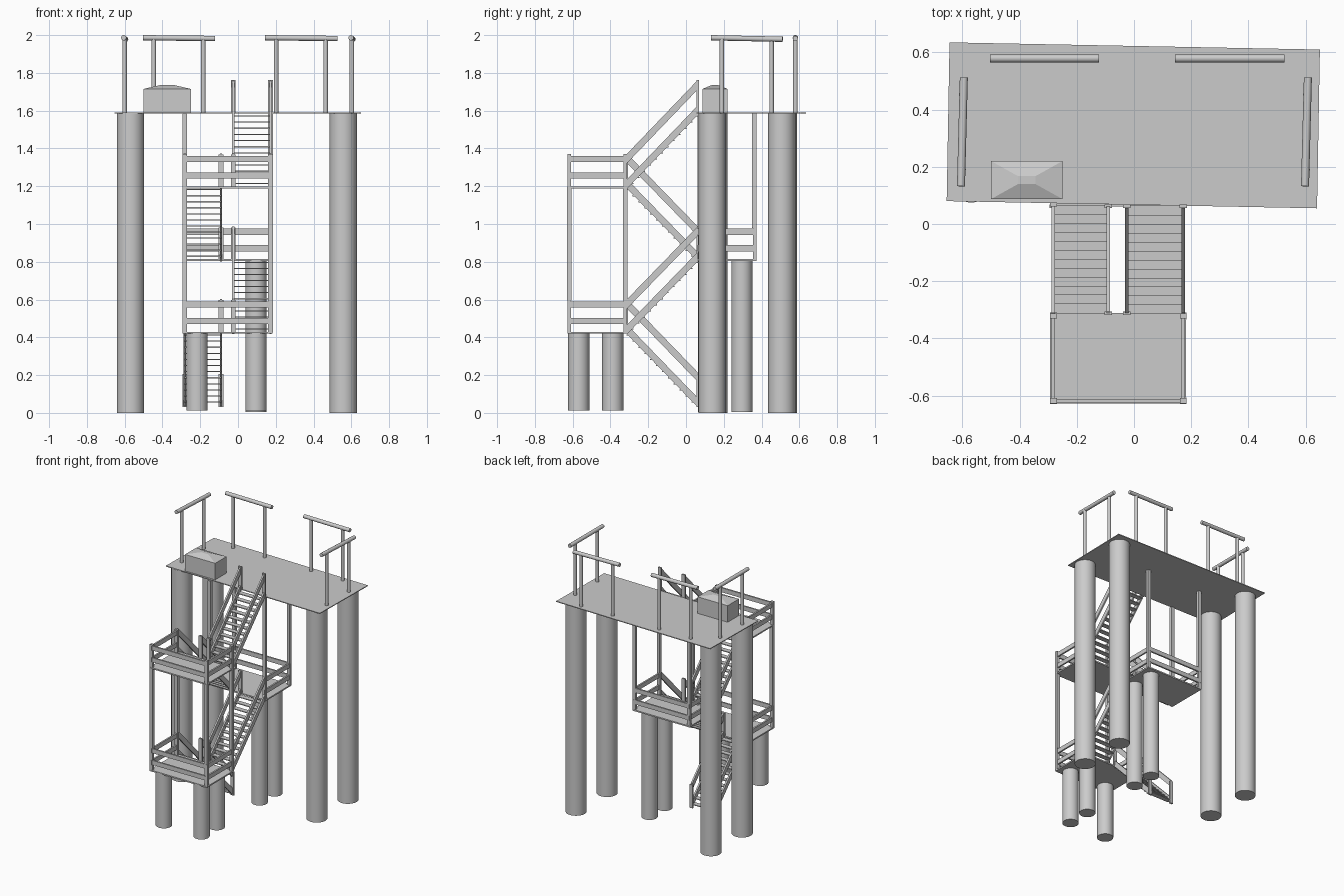
import bpy, bmesh
from mathutils import Vector

if "Cube" in bpy.data.objects:
    bpy.data.objects.remove(bpy.data.objects["Cube"])


def mesh_object(name, verts, faces):
    me = bpy.data.meshes.new(name)
    me.from_pydata(verts, [], faces)
    bm = bmesh.new()
    bm.from_mesh(me)
    bmesh.ops.recalc_face_normals(bm, faces=bm.faces)
    bm.to_mesh(me)
    bm.free()
    ob = bpy.data.objects.new(name, me)
    bpy.context.collection.objects.link(ob)
    return ob


def loft(name, lower, upper):
    """Closed solid between two matching outlines."""
    n = len(lower)
    faces = [tuple(range(n)), tuple(range(n, 2 * n))]
    faces += [(i, (i + 1) % n, n + (i + 1) % n, n + i) for i in range(n)]
    return mesh_object(name, list(lower) + list(upper), faces)


def rect(x0, x1, y0, y1, z):
    return [(x0, y0, z), (x1, y0, z), (x1, y1, z), (x0, y1, z)]


def box(name, x0, x1, y0, y1, z0, z1):
    return loft(name, rect(x0, x1, y0, y1, z0), rect(x0, x1, y0, y1, z1))


def rod(name, a, b, r, sides=32):
    a, b = Vector(a), Vector(b)
    d = b - a
    bpy.ops.mesh.primitive_cylinder_add(vertices=sides, radius=r, depth=d.length, location=(a + b) / 2,
                                        rotation=d.to_track_quat('Z', 'Y').to_euler())
    ob = bpy.context.object
    ob.name = name
    bpy.ops.object.shade_smooth_by_angle()
    return ob


def post(name, x, y, z0, z1, wx=0.024, wy=0.018):
    box(name, x - wx / 2, x + wx / 2, y - wy / 2, y + wy / 2, z0, z1)


DECK = 1.585
LEFT, RIGHT = (-0.282, -0.09), (-0.025, 0.172)   # side lines of the two stair lanes
Y_FRONT, Y_BACK = -0.312, 0.062                  # where flights meet the landings
LOW, MID, HIGH = 0.425, 0.81, 1.195              # landing heights

# Main deck, slightly skewed in plan
plan = [(-0.655, 0.08), (0.64, 0.055), (0.65, 0.61), (-0.645, 0.635)]
loft("main_deck", [(x, y, DECK) for x, y in plan], [(x, y, DECK + 0.006) for x, y in plan])

# Big columns under the deck
for x, dy in ((-0.569, 0.004), (0.557, -0.004)):
    for y in (0.143, 0.511):
        rod("main_column", (x, y + dy, 0), (x, y + dy, DECK), 0.072)

# Columns under the low and middle landings
for x, y, top in ((-0.217, -0.568, LOW), (0.095, -0.568, LOW), (0.095, -0.388, LOW),
                  (0.095, 0.12, MID), (0.095, 0.296, MID)):
    rod("landing_column", (x, y, 0.012 if top == LOW else 0.004), (x, y, top), 0.056)

# Deck handrails: round bar on two posts
for x in (-0.6, 0.603):
    rod("side_handrail", (x - 0.005, 0.132, 1.986), (x + 0.005, 0.512, 1.978), 0.014, 16)
    for y in (0.19, 0.453):
        rod("side_handrail_post", (x, y, DECK), (x, y, 1.98), 0.012, 16)
for x in (-0.313, 0.335):
    rod("back_handrail", (x - 0.191, 0.579, 1.986), (x + 0.191, 0.579, 1.982), 0.014, 16)
    for dx in (-0.133, 0.129):
        rod("back_handrail_post", (x + dx, 0.579, DECK), (x + dx, 0.579, 1.98), 0.012, 16)

# Hip-topped box on the deck
box("deck_box", -0.5, -0.25, 0.087, 0.22, DECK, 1.715)
loft("deck_box_lid", rect(-0.5, -0.25, 0.087, 0.22, 1.715), rect(-0.405, -0.345, 0.14, 0.167, 1.737))


# Landings: slab, double rails on three sides, corner posts
def landing(name, y_out, y_in, z):
    x0, x1 = LEFT[0] - 0.012, RIGHT[1] + 0.01
    ya, yb = sorted((y_out, y_in))
    s = 1 if y_in > y_out else -1
    box(name + "_slab", x0, x1, ya, yb, z - 0.006, z + 0.004)
    for h in (0.045, 0.133):
        za, zb = z + h, z + h + 0.033
        for x in (LEFT[0], RIGHT[1]):
            box(name + "_side_rail", x - 0.006, x + 0.006, ya, yb, za, zb)
        yr = y_out + s * 0.008
        box(name + "_end_rail", LEFT[0], RIGHT[1], yr - 0.006, yr + 0.006, za, zb)
    for x in (LEFT[0], RIGHT[1]):
        for y in (y_out + s * 0.01, y_in - s * 0.01):
            post(name + "_post", x, y, z, z + 0.175)
    for x in (LEFT[1], RIGHT[0]):
        post(name + "_inner_post", x, y_in, z, z + 0.172, 0.026, 0.012)


landing("low_landing", -0.628, Y_FRONT, LOW)
landing("high_landing", -0.628, Y_FRONT, HIGH)
landing("middle_landing", 0.373, Y_BACK, MID)

# Tall posts linking landings to the level above
for x in (LEFT[0], RIGHT[1]):
    for y in (-0.618, Y_FRONT - 0.01):
        post("front_tall_post", x, y, LOW + 0.17, HIGH, 0.024, 0.024)
    for y in (Y_BACK + 0.01, 0.361):
        post("back_tall_post", x, y, MID + 0.17, DECK, 0.024, 0.022)


# Stair flights: two stringers, two handrails and open treads
def flight(name, lane, z_front, z_back):
    for x in lane:
        for part, h in (("stringer", 0.0), ("handrail", 0.135)):
            prof = [(Y_FRONT, z_front + h - 0.008), (Y_BACK, z_back + h - 0.008),
                    (Y_BACK, z_back + h + 0.042), (Y_FRONT, z_front + h + 0.042)]
            loft(name + "_" + part, [(x - 0.006, y, z) for y, z in prof],
                 [(x + 0.006, y, z) for y, z in prof])
    n = 12
    for i in range(n):
        t = (i + 0.5) / n
        y = Y_FRONT + (Y_BACK - Y_FRONT) * t
        z = z_front + (z_back - z_front) * t
        box(name + "_tread", lane[0], lane[1], y - 0.018, y + 0.018, z, z + 0.006)


flight("first_flight", LEFT, LOW, 0.038)
flight("second_flight", RIGHT, LOW, MID)
flight("third_flight", LEFT, HIGH, MID)
flight("fourth_flight", RIGHT, HIGH, DECK)

# Newel posts at the foot and head of the stair
for x in LEFT:
    post("foot_newel", x, Y_BACK, 0.03, 0.205, 0.026, 0.012)
for x in RIGHT:
    post("head_newel", x, Y_BACK, DECK, 1.763, 0.026, 0.012)
